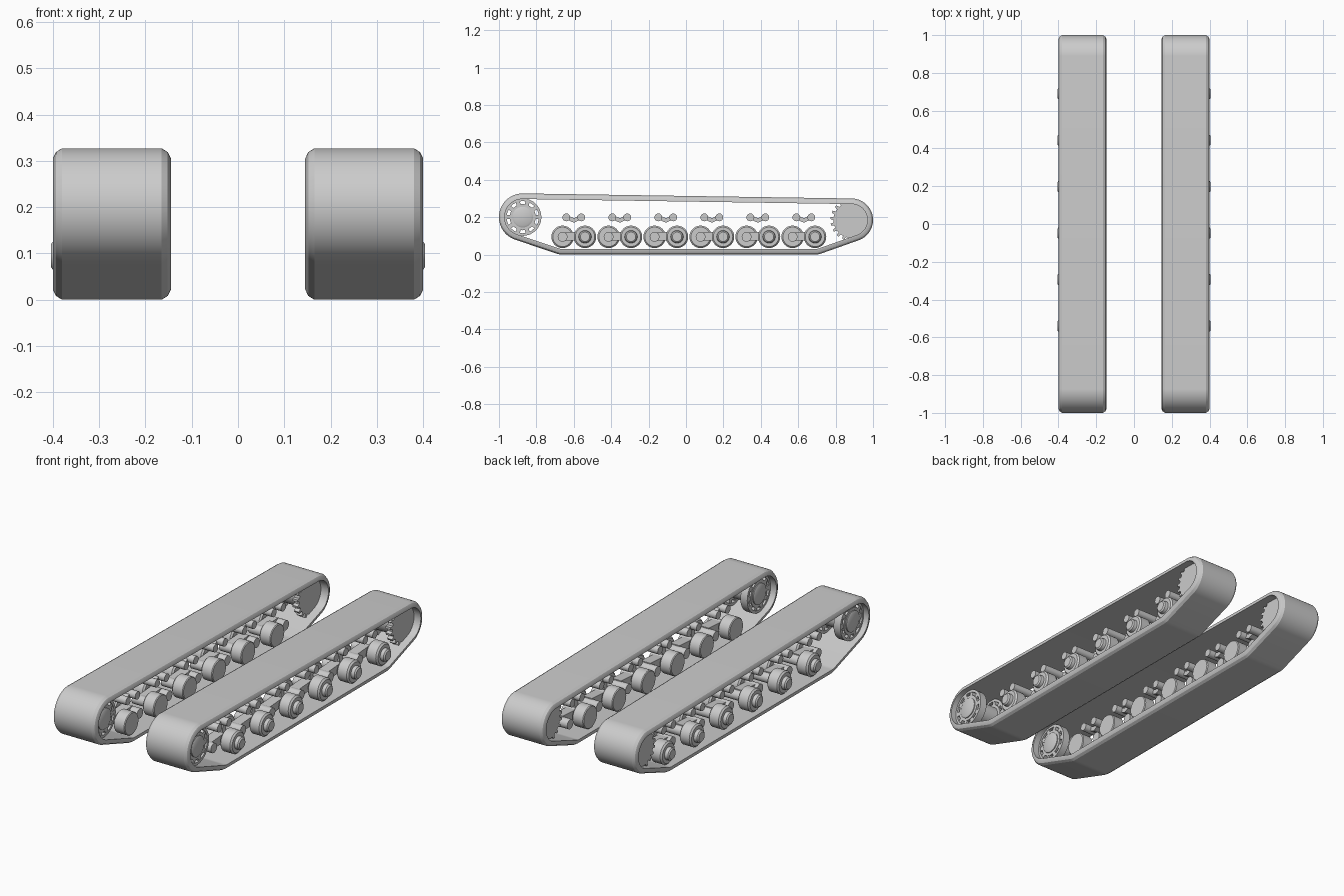
import bpy, bmesh
from math import sin, cos, pi, tau
from mathutils import Vector, Matrix

cube = bpy.data.objects.get("Cube")
if cube:
    bpy.data.objects.remove(cube, do_unlink=True)

grey = bpy.data.materials.new("plain grey")
grey.use_nodes = True
COLOUR = (0.6, 0.6, 0.6, 1)
grey.diffuse_color = COLOUR
for node in grey.node_tree.nodes:
    if node.type == 'BSDF_PRINCIPLED':
        node.inputs["Base Color"].default_value = COLOUR


def finish(name, bm):
    """Turn a bmesh into a smooth-shaded object mirrored to the other side."""
    bmesh.ops.recalc_face_normals(bm, faces=bm.faces)
    mesh = bpy.data.meshes.new(name)
    bm.to_mesh(mesh)
    bm.free()
    mesh.materials.append(grey)
    obj = bpy.data.objects.new(name, mesh)
    bpy.context.collection.objects.link(obj)
    bpy.ops.object.select_all(action='DESELECT')
    obj.select_set(True)
    bpy.context.view_layer.objects.active = obj
    bpy.ops.object.shade_smooth_by_angle(angle=pi / 6)
    mirror = obj.modifiers.new("other side", 'MIRROR')
    mirror.use_mirror_merge = False
    return obj


def skin(bm, rings, closed):
    """Bridge equal rings of points; cap the ends unless closed."""
    loops = [[bm.verts.new(p) for p in ring] for ring in rings]
    count = len(loops[0])
    for i in range(len(loops) if closed else len(loops) - 1):
        a, b = loops[i], loops[(i + 1) % len(loops)]
        for j in range(count):
            k = (j + 1) % count
            bm.faces.new((a[j], a[k], b[k], b[j]))
    if not closed:
        bm.faces.new(loops[0])
        bm.faces.new(loops[-1])


def lathe(bm, profile, y, z, closed=False, steps=32):
    """Revolve (x, radius) pairs about an axis along x."""
    skin(bm, [[(x, y + r * cos(tau * i / steps), z + r * sin(tau * i / steps))
               for i in range(steps)] for x, r in profile], closed)


def tube(bm, x0, x1, inner, outer, y, z):
    lathe(bm, [(x0, inner), (x0, outer), (x1, outer), (x1, inner)], y, z, True)


def bar(bm, x0, x1, start, end, height):
    """Box between two (y, z) points."""
    a, b = Vector((0, *start)), Vector((0, *end))
    side = (b - a).cross(Vector((1, 0, 0))).normalized() * height / 2
    skin(bm, [[p + Vector((x, 0, 0)) for p in (a - side, b - side, b + side, a + side)]
              for x in (x0, x1)], False)


# Track belt: a band wrapped around four circles (y, z, radius)
CIRCLES = [(-0.873, 0.2, 0.127), (0.885, 0.185, 0.115),
           (-0.66, 0.1, 0.1), (0.69, 0.1, 0.1)]


def wrap(x, inset, steps=128):
    points = []
    for i in range(steps):
        c, s = cos(tau * i / steps), sin(tau * i / steps)
        y, z, r = max(CIRCLES, key=lambda k: k[0] * c + k[1] * s + k[2])
        points.append((x, y + (r - inset) * c, z + (r - inset) * s))
    return points


SECTION = [(0.165, 0), (0.38, 0), (0.393, 0.008), (0.4, 0.022),
           (0.4, 0.03), (0.145, 0.03), (0.145, 0.022), (0.152, 0.008)]
bm = bmesh.new()
skin(bm, [wrap(x, inset) for x, inset in SECTION], True)
finish("track_belt", bm)

# Front idler: two slotted discs on a hub
Y, Z = CIRCLES[0][:2]
bm = bmesh.new()
for x in (0.18, 0.33):
    tube(bm, x, x + 0.04, 0.05, 0.07, Y, Z)
    tube(bm, x, x + 0.04, 0.086, 0.1, Y, Z)
    for i in range(10):
        d = Vector((cos(tau * i / 10), sin(tau * i / 10)))
        centre = Vector((Y, Z))
        bar(bm, x + 0.002, x + 0.038, centre + d * 0.068, centre + d * 0.088, 0.022)
lathe(bm, [(0.17, 0.045), (0.175, 0.055), (0.375, 0.055), (0.38, 0.045)], Y, Z)
finish("front_idler", bm)

# Rear drive sprocket: two toothed discs on a hub
Y, Z = CIRCLES[1][:2]
TEETH = 20
bm = bmesh.new()
for x in (0.19, 0.33):
    outline = []
    for i in range(TEETH):
        for shift, r in ((0, 0.096), (0.42, 0.096), (0.55, 0.113), (0.87, 0.113)):
            t = tau * (i + shift) / TEETH
            outline.append((Y + r * cos(t), Z + r * sin(t)))
    skin(bm, [[(px, y, z) for y, z in outline] for px in (x, x + 0.03)], False)
lathe(bm, [(0.2, 0.07), (0.35, 0.07)], Y, Z)
finish("rear_sprocket", bm)

# Six suspension units, each with staggered road wheels
wheels, arms, rollers = bmesh.new(), bmesh.new(), bmesh.new()
AXLE = 0.095
for unit in range(6):
    mid = -0.6 + 0.246 * unit
    inner, outer = mid - 0.06, mid + 0.06
    # Outer wheel with a protruding hub cap
    lathe(wheels, [(0.31, 0.052), (0.318, 0.06), (0.372, 0.06), (0.38, 0.052),
                   (0.38, 0.034), (0.398, 0.032), (0.404, 0.025)], outer, AXLE)
    # Plain inner wheel
    lathe(wheels, [(0.165, 0.056), (0.169, 0.06), (0.227, 0.06), (0.235, 0.052)],
          inner, AXLE)
    # Axles and swing arm
    lathe(arms, [(0.22, 0.026), (0.32, 0.026)], inner, AXLE, steps=20)
    lathe(arms, [(0.2, 0.026), (0.32, 0.026)], outer, AXLE, steps=20)
    bar(arms, 0.245, 0.3, (inner, AXLE), (outer, AXLE + 0.008), 0.045)
    # Return rollers joined by a shallow V link
    for side in (-1, 1):
        lathe(rollers, [(0.2, 0.021), (0.34, 0.021)], mid + side * 0.04, 0.199, steps=20)
        bar(rollers, 0.235, 0.305, (mid + side * 0.045, 0.202),
            (mid - side * 0.006, 0.18), 0.022)
finish("road_wheels", wheels)
finish("swing_arms", arms)
finish("return_rollers", rollers)
